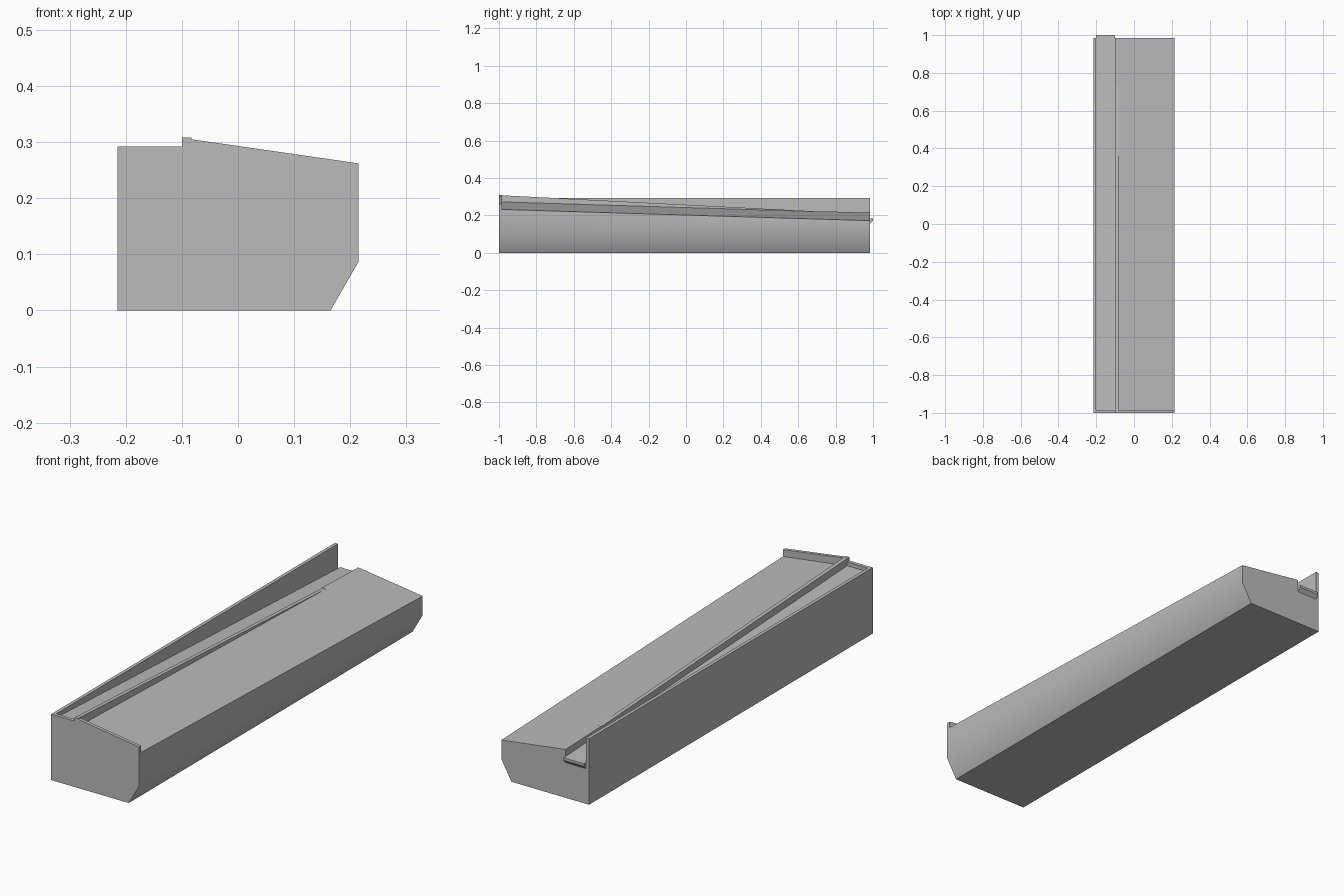
import bpy, bmesh, math

cube = bpy.data.objects.get("Cube")
if cube:
    bpy.data.objects.remove(cube, do_unlink=True)

grey = bpy.data.materials.new("plain grey")
grey.use_nodes = True
colour = (0.5, 0.5, 0.5, 1)
grey.diffuse_color = colour
grey.node_tree.nodes["Principled BSDF"].inputs["Base Color"].default_value = colour

HALF_W, END = 0.215, 0.985
IN_L, IN_R, CURB = -0.2, -0.1, -0.083   # channel sides and curb outer face
WALL_TOP, CURB_END = 0.292, 0.73


def roof(x, y):
    return 0.272 - 0.135 * (x - CURB) - 0.0305 * (y + END)


def curb(x, y):
    return roof(x, y) if y > CURB_END else max(0.308 - 0.051 * (y + 1), roof(CURB, y))


def floor(y):
    return 0.275 - 0.0467 * (y + END)


def ring(y, heights):
    """Cross-section at y; heights are the stepped top from right to left."""
    base = [(-HALF_W, 0), (0.165, 0), (HALF_W, 0.087)]
    tops = [HALF_W, CURB, CURB, IN_R, IN_R, IN_L, IN_L, -HALF_W]
    return [(x, y, z) for x, z in base + list(zip(tops, heights))]


def upstand(y):
    return ring(y, [0.262, 0.305, 0.308, 0.308] + [WALL_TOP] * 4)


def body(y):
    return ring(y, [roof(HALF_W, y), roof(CURB, y), curb(CURB, y), curb(IN_R, y),
                    floor(y), floor(y), WALL_TOP, WALL_TOP])


def loft(name, rings):
    bm = bmesh.new()
    loops = [[bm.verts.new(p) for p in r] for r in rings]
    n = len(rings[0])
    for a, b in zip(loops, loops[1:]):
        for i in range(n):
            j = (i + 1) % n
            bm.faces.new((a[i], a[j], b[j], b[i]))
    bm.faces.new(loops[0][::-1])
    bm.faces.new(loops[-1])
    bmesh.ops.remove_doubles(bm, verts=bm.verts, dist=1e-5)
    bmesh.ops.recalc_face_normals(bm, faces=bm.faces)
    # Drop collapsed faces where the front upstand meets the body
    slivers = [f for f in bm.faces if f.calc_area() < 1e-7]
    bmesh.ops.delete(bm, geom=slivers, context='FACES_ONLY')
    mesh = bpy.data.meshes.new(name)
    bm.to_mesh(mesh)
    bm.free()
    mesh.materials.append(grey)
    obj = bpy.data.objects.new(name, mesh)
    bpy.context.collection.objects.link(obj)
    bpy.ops.object.select_all(action='DESELECT')
    obj.select_set(True)
    bpy.context.view_layer.objects.active = obj
    bpy.ops.object.shade_smooth_by_angle(angle=math.radians(33))


# Sloped block with front upstand, side wall, curb and channel
loft("sloped_body", [upstand(-1), upstand(-END), body(-END),
                     body(CURB_END), body(CURB_END + 0.001), body(END)])

# Drip lip at the low end of the channel
lip = [(END, floor(END)), (1, floor(END)), (1, 0.172), (END, 0.156)]
loft("channel_spout", [[(x, y, z) for y, z in lip] for x in (IN_L, IN_R)])
